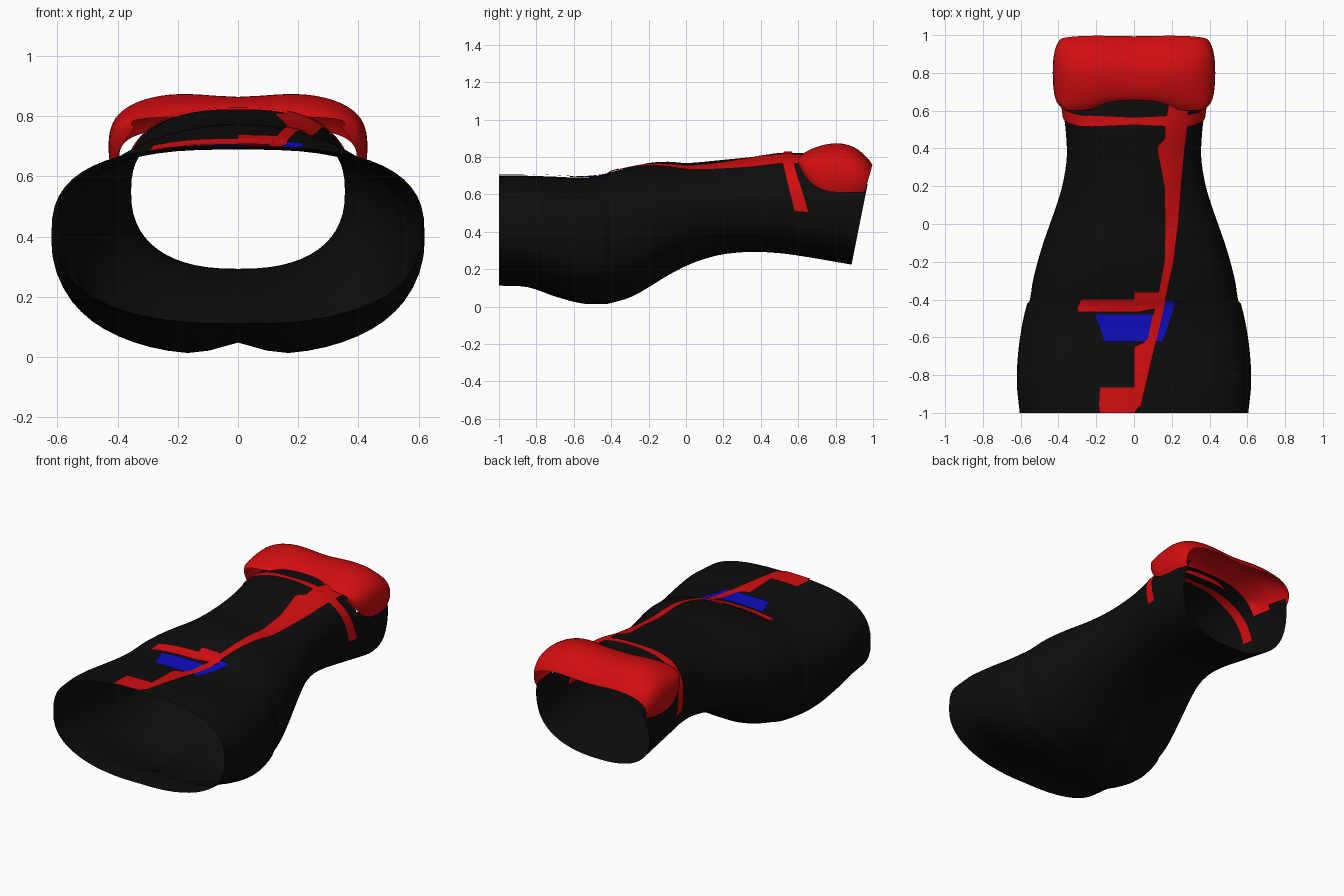
import bpy, bmesh, math
from mathutils import Vector

if "Cube" in bpy.data.objects:
    bpy.data.objects.remove(bpy.data.objects["Cube"])


def material(name, rgb):
    m = bpy.data.materials.new(name)
    m.diffuse_color = (*rgb, 1)
    m.use_nodes = True
    m.node_tree.nodes["Principled BSDF"].inputs["Base Color"].default_value = m.diffuse_color
    return m


BLACK = material("black cloth", (0.004, 0.004, 0.004))
RED = material("red cloth", (0.64, 0.004, 0.005))
BLUE = material("blue cloth", (0.004, 0.004, 0.53))


def table(rows, y):
    """Smooth interpolation of rows (y, values...)."""
    y = min(max(y, rows[0][0]), rows[-1][0])
    i = max(k for k in range(len(rows) - 1) if rows[k][0] <= y)
    a, b = rows[i], rows[i + 1]
    p, q = rows[max(i - 1, 0)], rows[min(i + 2, len(rows) - 1)]
    h = b[0] - a[0]
    t = (y - a[0]) / h
    out = []
    for k in range(1, len(a)):
        ma = (b[k] - p[k]) / (b[0] - p[0]) * h
        mb = (q[k] - a[k]) / (q[0] - a[0]) * h
        out.append((2*t**3 - 3*t*t + 1) * a[k] + (t**3 - 2*t*t + t) * ma
                   + (3*t*t - 2*t**3) * b[k] + (t**3 - t*t) * mb)
    return out


# y, half width, top, bottom, squareness of upper half
BODY = [(-1.0, .605, .70, .11, 2.8), (-.85, .62, .70, .10, 2.8),
        (-.7, .615, .695, .047, 2.8), (-.55, .595, .69, .008, 2.8),
        (-.42, .565, .705, .006, 2.7), (-.41, .553, .715, .008, 2.7),
        (-.3, .535, .745, .04, 2.5), (-.2, .51, .768, .095, 2.2),
        (-.1, .48, .775, .16, 2.0), (0, .445, .768, .215, 2.0),
        (.1, .41, .775, .255, 2.0), (.2, .38, .785, .28, 2.1),
        (.35, .356, .80, .293, 2.4), (.5, .362, .822, .286, 2.6),
        (.6, .375, .822, .273, 2.6), (.7, .385, .82, .257, 2.6),
        (.885, .395, .79, .225, 2.6)]


def spow(v, e):
    return math.copysign(abs(v) ** e, v)


def body_point(y, a):
    w, top, bot, n = table(BODY, y)
    mid, half = (top + bot) / 2, (top - bot) / 2
    c, s = math.cos(a), math.sin(a)
    e = 2 / n if s > 0 else 2 / 2.4
    x, z = w * spow(c, e), mid + half * spow(s, e)
    if s < 0:  # groove between the two rear lobes
        z += .045 * math.exp(-(x / .09) ** 2 - ((y + .5) / .3) ** 2)
    shear = .2 * min(max((y - .6) / .285, 0), 1)  # slanted neckline end
    return Vector((x, y + shear * (z - bot), z))


def top_point(x, y, off):
    w, top, bot, n = table(BODY, y)
    mid, half = (top + bot) / 2, (top - bot) / 2
    z = mid + half * max(1 - abs(x / w) ** n, 0) ** (1 / n)
    return Vector((x, y, z + off))


def sheet(name, grid, mat, closed=False, keep=None):
    """Skin a grid of points."""
    bm = bmesh.new()
    rows = [[bm.verts.new(p) for p in r] for r in grid]
    for r, q in zip(rows, rows[1:]):
        m = len(r)
        for i in range(m if closed else m - 1):
            f = [r[i], r[(i + 1) % m], q[(i + 1) % m], q[i]]
            if keep is None or keep(sum((v.co for v in f), Vector()) / 4):
                bm.faces.new(f)
    bmesh.ops.delete(bm, geom=[v for v in bm.verts if not v.link_faces], context='VERTS')
    bmesh.ops.recalc_face_normals(bm, faces=bm.faces)
    # open sheets face up and outward
    if sum(f.normal.dot(f.calc_center_median() - Vector((0, f.calc_center_median().y, .45)))
           for f in bm.faces) < 0:
        bmesh.ops.reverse_faces(bm, faces=bm.faces)
    me = bpy.data.meshes.new(name)
    bm.to_mesh(me)
    bm.free()
    me.materials.append(mat)
    ob = bpy.data.objects.new(name, me)
    bpy.context.collection.objects.link(ob)
    bpy.ops.object.select_all(action='DESELECT')
    bpy.context.view_layer.objects.active = ob
    ob.select_set(True)
    bpy.ops.object.shade_smooth_by_angle(angle=math.radians(40))
    return ob


# Dress body: open tube, left open under the bust panel
ys = sorted({-1 + 1.885 * i / 50 for i in range(51)} | {-.42, -.41})
sheet("dress_body", [[body_point(y, 2 * math.pi * k / 56) for k in range(56)] for y in ys],
      BLACK, True, lambda c: not (c.y > .70 and c.z > .66))

# Bust panel: y, half width, top, low edge
BUST = [(.60, .355, .80, .765), (.625, .395, .828, .715), (.67, .418, .853, .66),
        (.74, .428, .876, .622), (.82, .43, .884, .61), (.90, .425, .862, .61),
        (.96, .412, .815, .61), (1.0, .395, .768, .61)]


def bust_point(y, u):
    w, top, low = table(BUST, y)
    base = low + (top - low) * .28
    a = math.pi * u
    if u < 0 or u > 1:  # tucked lower edge
        d = -u if u < 0 else u - 1
        x, z = w * (1 - 2.5 * d * d) * (1 if u < 0 else -1), base - (base - low) * d / .12
    else:
        x = w * spow(math.cos(a), 2 / 3)
        z = base + (top - base) * math.sin(a) ** (2 / 3)
        z -= .02 * math.exp(-(x / .16) ** 2) * min((y - .6) / .15, 1)
    back = .045 * max(0, (y - .82) / .18) * min(max((.77 - z) / .16, 0), 1)
    front = .04 * max(0, 1 - (y - .6) / .15) * math.exp(-(x / .2) ** 4)
    return Vector((x, y - back + front, z))


us = [-.12, -.08, -.04] + [i / 40 for i in range(41)] + [1.04, 1.08, 1.12]
sheet("bust_panel", [[bust_point(.6 + .4 * i / 20, u) for u in us] for i in range(21)], RED)


# Under-bust band, seen on the outside and the inside
def band_grid(off):
    grid = []
    for k in range(49):
        a = math.radians(-5) + math.radians(190) * k / 48
        p = body_point(.54, a)
        yc = .545 + .27 * max(0, .77 - p.z)
        hw = .018 + .014 * min(1, abs(p.x) / .3)
        row = []
        for t in (-1, 0, 1):
            q = body_point(min(yc + t * hw, .66), a)
            out = Vector((q.x, 0, (q.z - .55) * 1.6)).normalized()
            row.append(q + out * off)
        grid.append(row)
    return grid


sheet("under_bust_band", band_grid(.007), RED)
sheet("under_bust_band_lining", band_grid(-.006), RED)


# Flat trims lying on the front: rows of (y, left x, right x)
def trim(name, rows, mat, off):
    n = max(2, int(abs(rows[-1][0] - rows[0][0]) / .02))
    grid = []
    for i in range(n + 1):
        y = rows[0][0] + (rows[-1][0] - rows[0][0]) * i / n
        j = max(k for k in range(len(rows) - 1) if rows[k][0] <= y + 1e-9)
        a, b = rows[j], rows[j + 1]
        t = (y - a[0]) / (b[0] - a[0])
        l, r = a[1] + (b[1] - a[1]) * t, a[2] + (b[2] - a[2]) * t
        grid.append([top_point(l + (r - l) * k / 8, y, off) for k in range(9)])
    sheet(name, grid, mat)


trim("long_ribbon", [(-.97, 0, .035), (-.8, 0, .075), (-.65, .0, .11), (-.62, .07, .118),
                     (-.46, .105, .155), (-.36, .13, .175), (-.2, .16, .21), (0, .165, .235),
                     (.2, .16, .25), (.41, .12, .27), (.45, .165, .277), (.54, .165, .285),
                     (.66, .19, .29)], RED, .009)
trim("hem_patch", [(-1.0, -.18, .0), (-.96, -.185, .03), (-.865, -.18, .03)], RED, .007)
trim("hip_belt", [(-.465, -.3, .03), (-.44, -.3, .14), (-.40, -.28, .14)], RED, .008)
trim("hip_knot", [(-.41, .0, .14), (-.36, .0, .15)], RED, .009)
trim("blue_panel", [(-.62, -.155, .08), (-.48, -.205, .11)], BLUE, .007)
trim("blue_panel_side", [(-.62, .115, .15), (-.57, .12, .17), (-.41, .165, .22)], BLUE, .006)
